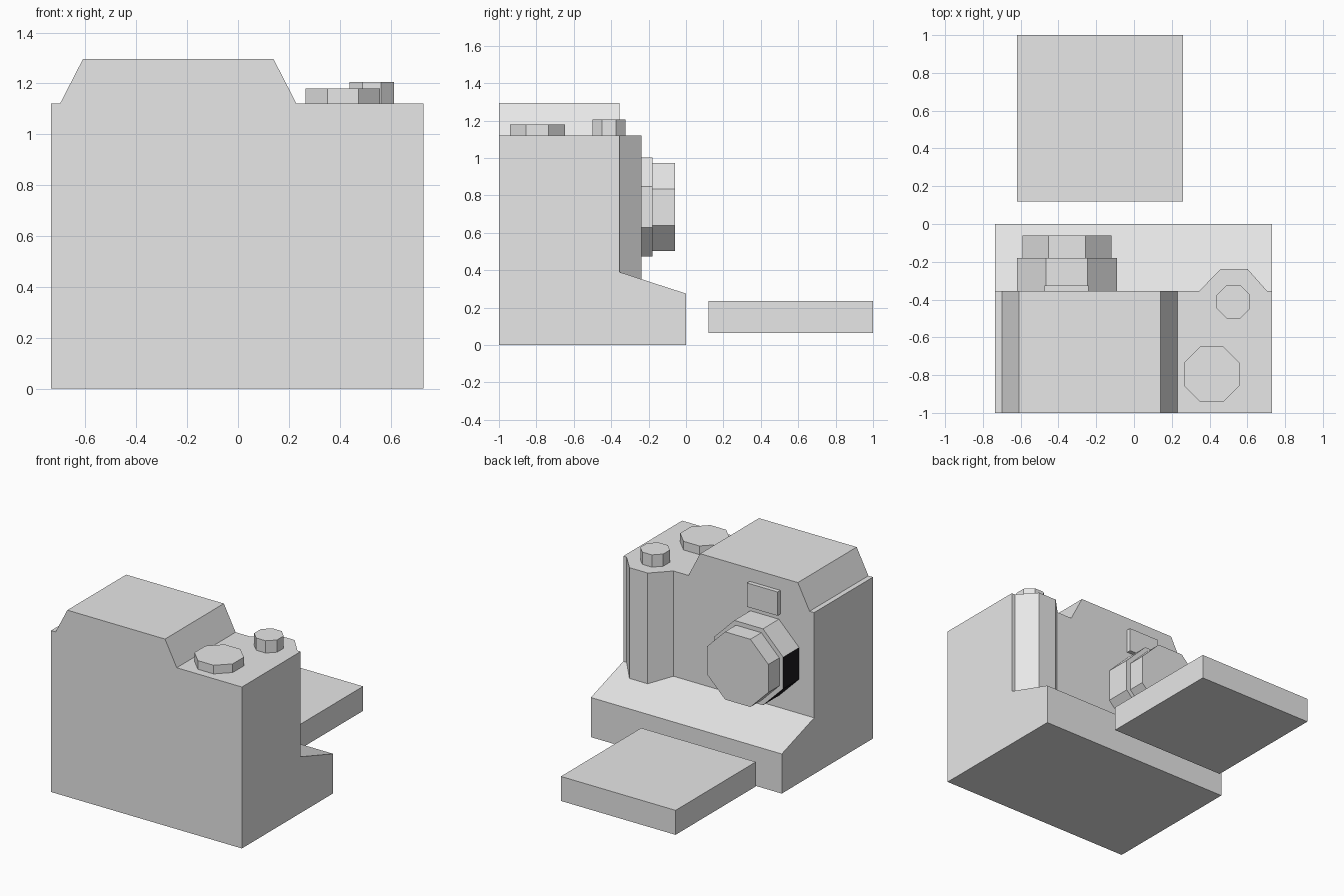
import bpy, bmesh, math
from mathutils import Vector

if "Cube" in bpy.data.objects:
    bpy.data.objects.remove(bpy.data.objects["Cube"])


def material(name, rgb):
    m = bpy.data.materials.new(name)
    m.diffuse_color = (*rgb, 1)
    m.use_nodes = True
    m.node_tree.nodes["Principled BSDF"].inputs["Base Color"].default_value = m.diffuse_color
    return m


light_grey = material("light grey", (0.8, 0.8, 0.8))
black = material("black", (0.012, 0.01, 0.014))


def prism(name, outline, axis, lo, hi):
    """Extrude a 2D outline along an axis from lo to hi."""
    place = {"x": lambda a, b, t: (t, a, b),
             "y": lambda a, b, t: (a, t, b),
             "z": lambda a, b, t: (a, b, t)}[axis]
    bm = bmesh.new()
    face = bm.faces.new([bm.verts.new(place(a, b, lo)) for a, b in outline])
    new = bmesh.ops.extrude_face_region(bm, geom=[face])["geom"]
    shift = Vector(place(0, 0, hi - lo))
    bmesh.ops.translate(bm, vec=shift,
                        verts=[v for v in new if isinstance(v, bmesh.types.BMVert)])
    bmesh.ops.recalc_face_normals(bm, faces=bm.faces)
    mesh = bpy.data.meshes.new(name)
    bm.to_mesh(mesh)
    bm.free()
    mesh.materials.append(light_grey)
    ob = bpy.data.objects.new(name, mesh)
    bpy.context.collection.objects.link(ob)
    return ob


def octagon(cx, cy, half):
    """Octagon with flat sides facing the axes, half = half width."""
    r = half / math.cos(math.pi / 8)
    return [(cx + r * math.cos(math.pi * (2 * i + 1) / 8),
             cy + r * math.sin(math.pi * (2 * i + 1) / 8)) for i in range(8)]


def rect(a0, a1, b0, b1):
    return [(a0, b0), (a1, b0), (a1, b1), (a0, b1)]


# Main housing with the raised, sloped hump
prism("camera_body", [(-0.735, 0), (0.73, 0), (0.73, 1.12), (0.23, 1.12),
                      (0.14, 1.295), (-0.61, 1.295), (-0.70, 1.12),
                      (-0.735, 1.12)], "y", -1.0, -0.355)

# Sloped foot where the print comes out
prism("print_slot_base", [(-0.355, 0), (0, 0), (0, 0.275), (-0.355, 0.39)],
      "x", -0.735, 0.73)

# Hand grip
prism("hand_grip", [(0.345, -0.355), (0.46, -0.237), (0.60, -0.237),
                    (0.705, -0.355)], "z", 0.25, 1.12)

# Lens: wide ring and narrower barrel
lens_ring = prism("lens_ring", octagon(-0.355, 0.737, 0.265), "y", -0.355, -0.18)
prism("lens_barrel", octagon(-0.355, 0.737, 0.235), "y", -0.18, -0.06)

# Dark side faces of the lens ring
lens_ring.data.materials.append(black)
for p in lens_ring.data.polygons:
    if p.normal.x < -0.5 and p.normal.z < 0.1:
        p.material_index = 1

# Viewfinder window
prism("viewfinder", rect(-0.475, -0.24, 1.04, 1.205), "y", -0.355, -0.325)

# Top dial and shutter button
prism("top_dial", octagon(0.412, -0.795, 0.147), "z", 1.12, 1.18)
prism("shutter_button", octagon(0.526, -0.412, 0.088), "z", 1.12, 1.205)

# Loose print in front of the slot
prism("print_slab", rect(-0.62, 0.26, 0.12, 1.0), "z", 0.065, 0.235)
